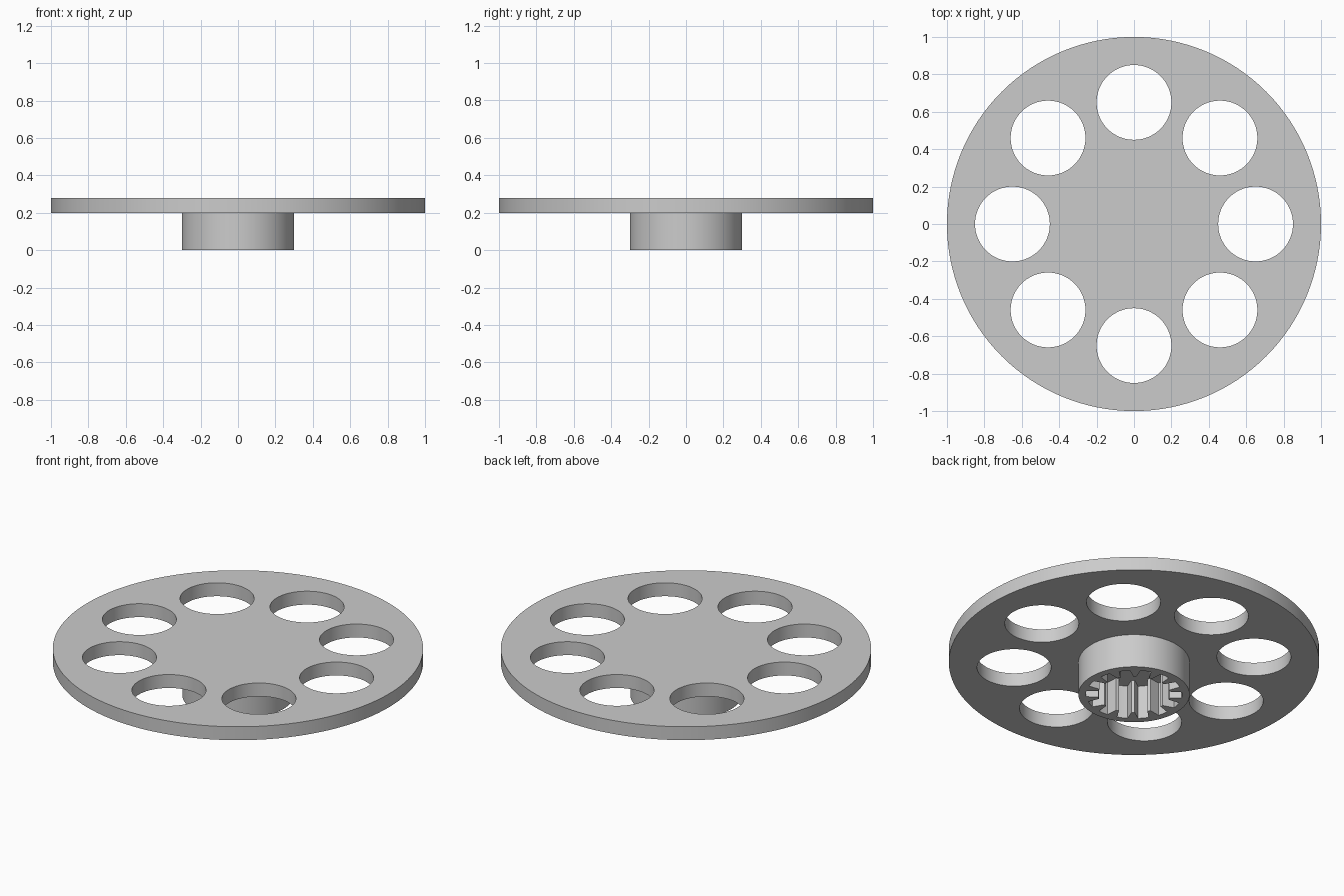
import bpy, bmesh
from math import sin, cos, pi, radians

default = bpy.data.objects.get("Cube")
if default:
    bpy.data.objects.remove(default, do_unlink=True)

grey = bpy.data.materials.new("light grey")
grey.use_nodes = True
colour = (0.6, 0.6, 0.6, 1)
grey.diffuse_color = colour
grey.node_tree.nodes["Principled BSDF"].inputs["Base Color"].default_value = colour


def polar(r, a):
    return r * cos(a), r * sin(a)


def circle(r, sides, cx=0, cy=0):
    return [(cx + r * cos(2 * pi * i / sides), cy + r * sin(2 * pi * i / sides))
            for i in range(sides)]


def extrude_loops(name, loops, z0, z1):
    """Fill an outline with its holes and extrude it upwards."""
    bm = bmesh.new()
    for loop in loops:
        verts = [bm.verts.new((x, y, z0)) for x, y in loop]
        for a, b in zip(verts, verts[1:] + verts[:1]):
            bm.edges.new((a, b))
    bmesh.ops.triangle_fill(bm, edges=bm.edges[:], use_beauty=True, normal=(0, 0, 1))
    top = bmesh.ops.extrude_face_region(bm, geom=bm.faces[:], use_keep_orig=True)
    moved = [g for g in top["geom"] if isinstance(g, bmesh.types.BMVert)]
    bmesh.ops.translate(bm, verts=moved, vec=(0, 0, z1 - z0))
    bmesh.ops.recalc_face_normals(bm, faces=bm.faces[:])
    mesh = bpy.data.meshes.new(name)
    bm.to_mesh(mesh)
    bm.free()
    mesh.materials.append(grey)
    obj = bpy.data.objects.new(name, mesh)
    bpy.context.collection.objects.link(obj)
    bpy.ops.object.select_all(action="DESELECT")
    obj.select_set(True)
    bpy.context.view_layer.objects.active = obj
    bpy.ops.object.shade_smooth_by_angle(angle=radians(25))
    return obj


# Round plate with a ring of eight holes
holes = [circle(0.2, 64, *polar(0.65, i * pi / 4)) for i in range(8)]
extrude_loops("plate", [circle(1, 128)] + holes, 0.2, 0.28)

# Hub with a splined socket: tapered teeth pointing inwards
TEETH, ROOT, TIP = 14, 0.26, 0.195
pitch = 2 * pi / TEETH
socket = []
for i in range(TEETH):
    a = i * pitch
    for r, half in ((ROOT, -0.11), (TIP, -0.045), (TIP, 0.045), (ROOT, 0.11)):
        socket.append(polar(r, a + half))
    socket.append(polar(ROOT, a + pitch / 2))
extrude_loops("hub", [circle(0.3, 96), socket], 0, 0.205)
